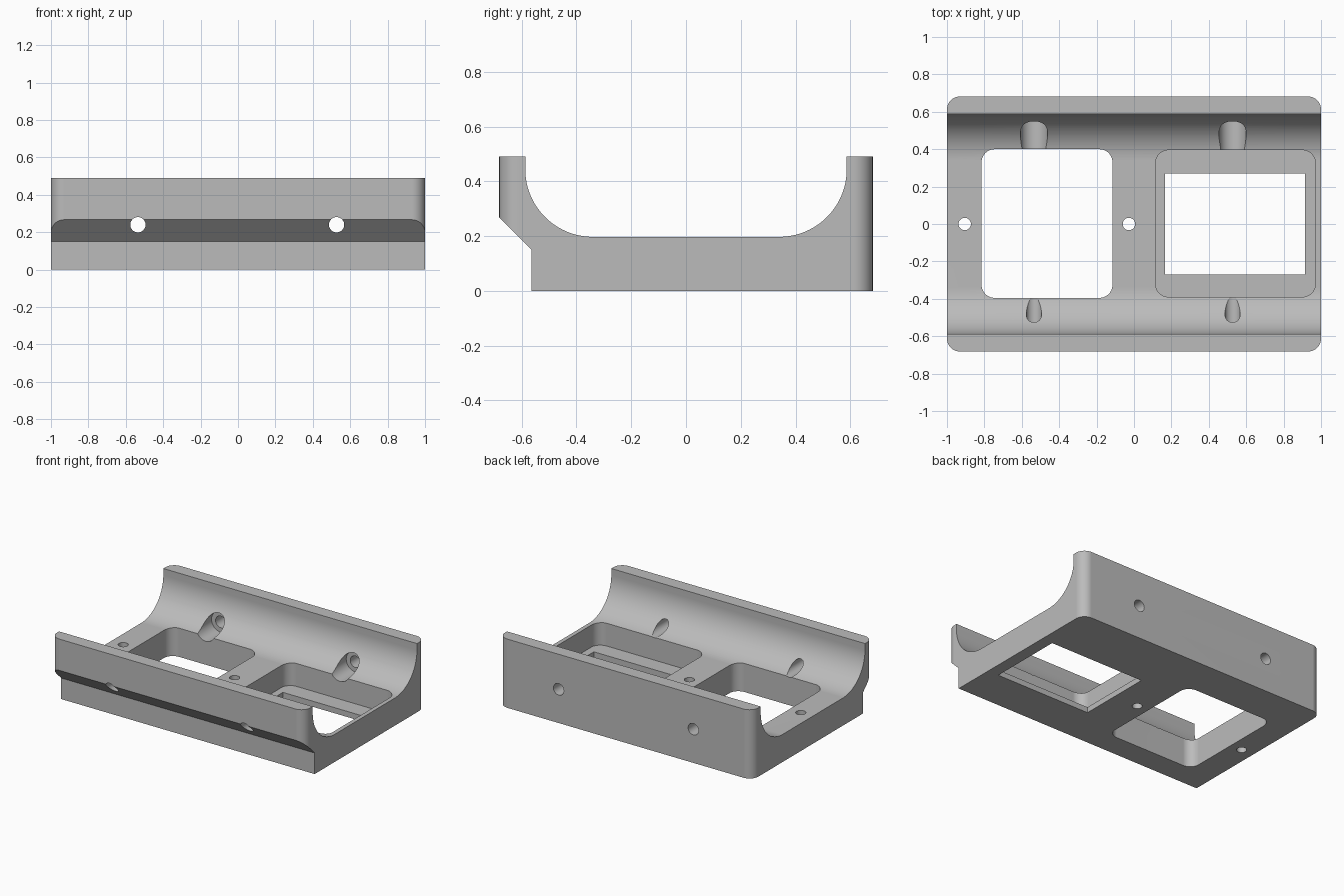
import bpy, bmesh
from math import sin, cos, pi
from mathutils import Vector

if "Cube" in bpy.data.objects:
    bpy.data.objects.remove(bpy.data.objects["Cube"], do_unlink=True)

grey = bpy.data.materials.new("plain grey")
grey.use_nodes = True
colour = (0.5, 0.5, 0.5, 1)
grey.diffuse_color = colour
grey.node_tree.nodes["Principled BSDF"].inputs["Base Color"].default_value = colour


def prism(name, points, along):
    """Extrude a closed outline of 3D points by a vector."""
    bm = bmesh.new()
    face = bm.faces.new([bm.verts.new(p) for p in points])
    top = bmesh.ops.extrude_face_region(bm, geom=[face])["geom"]
    moved = [v for v in top if isinstance(v, bmesh.types.BMVert)]
    bmesh.ops.translate(bm, vec=Vector(along), verts=moved)
    bmesh.ops.recalc_face_normals(bm, faces=bm.faces)
    mesh = bpy.data.meshes.new(name)
    bm.to_mesh(mesh)
    bm.free()
    mesh.materials.append(grey)
    obj = bpy.data.objects.new(name, mesh)
    bpy.context.collection.objects.link(obj)
    return obj


def arc(cx, cy, r, start, end, steps):
    angles = [start + (end - start) * i / steps for i in range(steps + 1)]
    return [(cx + r * cos(a), cy + r * sin(a)) for a in angles]


def block(name, x0, x1, y0, y1, z0, z1, r=0.0):
    """Upright box, with rounded vertical corners when r is given."""
    if r:
        centres = [(x1 - r, y1 - r), (x0 + r, y1 - r), (x0 + r, y0 + r), (x1 - r, y0 + r)]
        outline = [p for i, c in enumerate(centres)
                   for p in arc(*c, r, i * pi / 2, (i + 1) * pi / 2, 10)]
    else:
        outline = [(x0, y0), (x1, y0), (x1, y1), (x0, y1)]
    return prism(name, [(x, y, z0) for x, y in outline], (0, 0, z1 - z0))


def drill(name, x, h, r, start, end, axis):
    """Round cutter along y (h is its height) or z (h is its y position)."""
    ring = arc(x, h, r, 0, 2 * pi, 32)[:-1]
    if axis == "y":
        return prism(name, [(a, start, b) for a, b in ring], (0, end - start, 0))
    return prism(name, [(a, b, start) for a, b in ring], (0, 0, end - start))


def combine(target, tool, operation):
    mod = target.modifiers.new(tool.name, "BOOLEAN")
    mod.operation, mod.solver, mod.object = operation, "EXACT", tool
    tool.hide_render = True
    tools.append(tool)


tools = []

# Cradle cross-section: stepped, chamfered front, rounded trough, plain back
R, WALL, RIM, FLOOR = 0.247, 0.587, 0.49, 0.197
trough = arc(WALL - R, FLOOR + R, R, 0, -pi / 2, 24)
profile = [(-0.565, 0), (0.9, 0), (0.9, RIM), (WALL, RIM)]
profile += trough + [(-y, z) for y, z in reversed(trough)]
profile += [(-WALL, RIM), (-0.885, RIM), (-0.885, 0.47), (-0.565, 0.15)]
cradle = prism("cradle", [(-1.2, y, z) for y, z in profile], (2.4, 0, 0))

# Rounded outer footprint
combine(cradle, block("footprint", -1, 1, -0.682, 0.682, -0.2, 0.8, 0.07), "INTERSECT")

# Open window, and a pocket with a thin ledge around a smaller opening
combine(cradle, block("window", -0.815, -0.115, -0.395, 0.4, -0.2, 0.7, 0.07), "DIFFERENCE")
combine(cradle, block("pocket", 0.115, 0.97, -0.39, 0.395, 0.04, 0.7, 0.07), "DIFFERENCE")
combine(cradle, block("pocket_opening", 0.165, 0.915, -0.27, 0.27, -0.2, 0.3), "DIFFERENCE")

# Vertical screw holes
for i, x in enumerate((-0.905, -0.027)):
    combine(cradle, drill(f"floor_hole_{i}", x, 0, 0.033, -0.2, 0.5, "z"), "DIFFERENCE")

# Cross holes, counterbored inside the back wall
for i, x in enumerate((-0.535, 0.527)):
    combine(cradle, drill(f"cross_hole_{i}", x, 0.24, 0.041, -1, 1, "y"), "DIFFERENCE")
    combine(cradle, drill(f"counterbore_{i}", x, 0.24, 0.073, 0.1, 0.57, "y"), "DIFFERENCE")

# Bake the cuts and drop the cutters
graph = bpy.context.evaluated_depsgraph_get()
graph.update()
result = bpy.data.meshes.new_from_object(cradle.evaluated_get(graph))
cradle.modifiers.clear()
cradle.data = result
for tool in tools:
    bpy.data.objects.remove(tool, do_unlink=True)
result.materials.clear()
result.materials.append(grey)
for poly in result.polygons:
    poly.material_index = 0

# Smooth curved walls with crisp edges
bpy.ops.object.select_all(action="DESELECT")
cradle.select_set(True)
bpy.context.view_layer.objects.active = cradle
bpy.ops.object.shade_smooth_by_angle(angle=pi / 6)
weighted = cradle.modifiers.new("even_shading", "WEIGHTED_NORMAL")
weighted.keep_sharp = True
